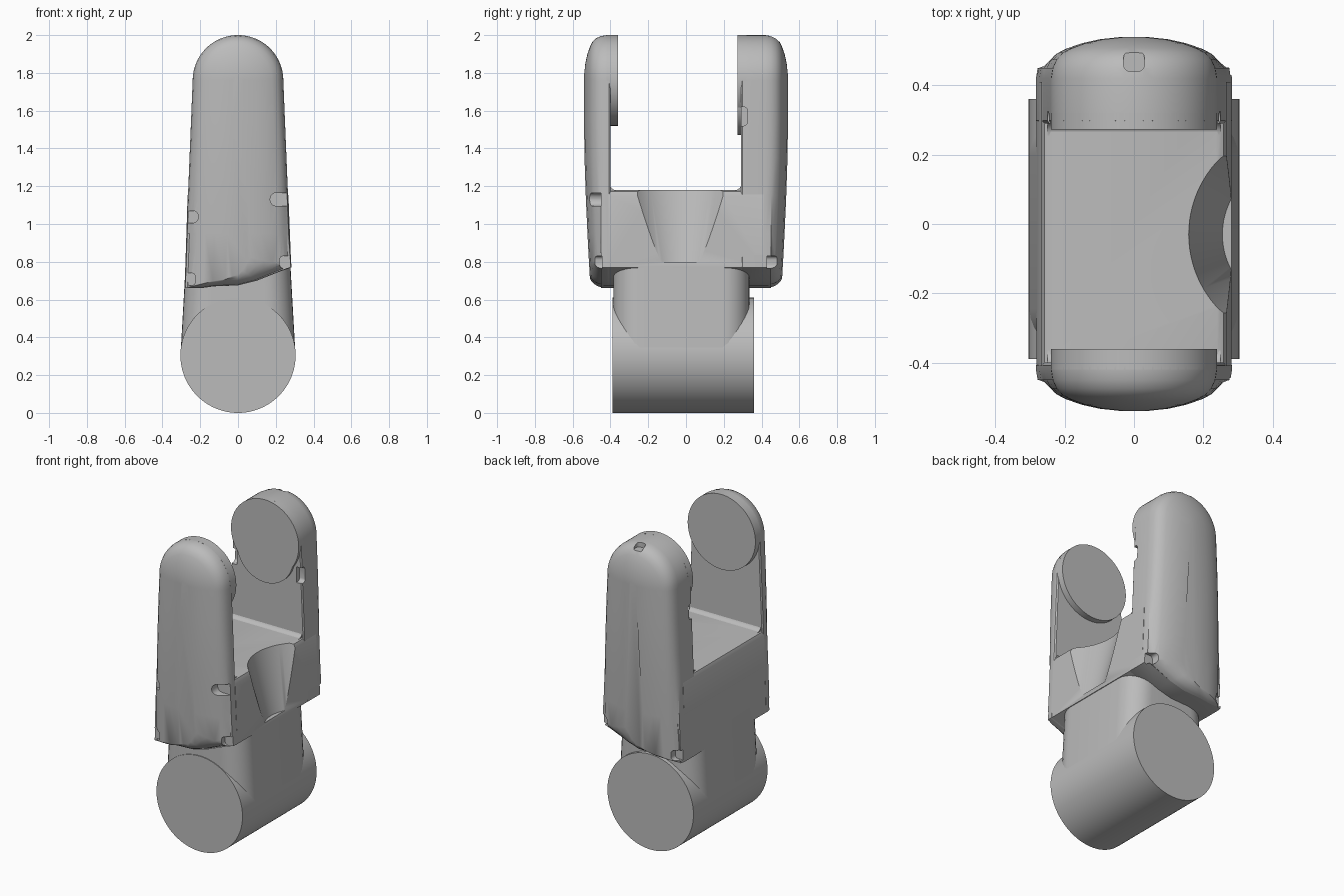
import bpy, bmesh, math
from mathutils import Matrix

if "Cube" in bpy.data.objects:
    bpy.data.objects.remove(bpy.data.objects["Cube"])

grey = bpy.data.materials.new("casting_grey")
grey.use_nodes = True
grey.diffuse_color = (0.5, 0.5, 0.5, 1)
grey.node_tree.nodes["Principled BSDF"].inputs["Base Color"].default_value = (0.5, 0.5, 0.5, 1)


def finish(name, bm):
    bmesh.ops.recalc_face_normals(bm, faces=bm.faces)
    mesh = bpy.data.meshes.new(name)
    bm.to_mesh(mesh)
    bm.free()
    mesh.materials.append(grey)
    ob = bpy.data.objects.new(name, mesh)
    bpy.context.collection.objects.link(ob)
    return ob


def loft(name, loops):
    """Skin a list of equal-length point loops and cap both ends."""
    bm = bmesh.new()
    rings = [[bm.verts.new(p) for p in loop] for loop in loops]
    for a, b in zip(rings, rings[1:]):
        for i in range(len(a)):
            j = (i + 1) % len(a)
            bm.faces.new((a[i], a[j], b[j], b[i]))
    bm.faces.new(rings[0])
    bm.faces.new(rings[-1])
    return finish(name, bm)


def disc(name, r, z, y0, y1, sides=96):
    """Cylinder lying along y."""
    bm = bmesh.new()
    mat = Matrix.Translation((0, (y0 + y1) / 2, z)) @ Matrix.Rotation(math.pi / 2, 4, 'X')
    bmesh.ops.create_cone(bm, cap_ends=True, segments=sides, radius1=r, radius2=r,
                          depth=y1 - y0, matrix=mat)
    return finish(name, bm)


def slot(x0, x1, y0, y1, z0, z1, axis='y', r=0.02):
    """Rounded box cutter whose edges along one axis are bevelled."""
    bm = bmesh.new()
    mat = Matrix.Translation(((x0 + x1) / 2, (y0 + y1) / 2, (z0 + z1) / 2))
    mat = mat @ Matrix.Diagonal((x1 - x0, y1 - y0, z1 - z0, 1))
    bmesh.ops.create_cube(bm, size=1, matrix=mat)
    k = 'xyz'.index(axis)
    edges = [e for e in bm.edges if abs(e.verts[0].co[k] - e.verts[1].co[k]) > 1e-4]
    bmesh.ops.bevel(bm, geom=edges, offset=r, segments=4, profile=0.5, affect='EDGES')
    return finish("cutter", bm)


def cut(ob, cutters):
    for c in cutters:
        mod = ob.modifiers.new("cut", 'BOOLEAN')
        mod.operation, mod.solver, mod.object = 'DIFFERENCE', 'EXACT', c
        bpy.context.view_layer.objects.active = ob
        bpy.ops.object.modifier_apply(modifier=mod.name)
        bpy.data.objects.remove(c)


def half_width(z):
    return 0.285 - 0.041 * (z - 0.66)


BOTTOM = [(-1, 0.66), (-0.7, 0.66), (-0.45, 0.67), (0, 0.675), (0.35, 0.70), (0.75, 0.745), (1, 0.77)]


def arm_outline(d):
    """Tapered finger with a round top, inset by d; returns x, z pairs."""
    pts = [(u * (0.283 - d), z + 0.25 * d) for u, z in BOTTOM]
    sides = [0.95, 1.15, 1.35, 1.55]
    pts += [(half_width(z) - d, z) for z in sides]
    pts += [((0.24 - d) * math.cos(t), 1.76 + (0.24 - d) * math.sin(t))
            for t in (math.pi * i / 28 for i in range(29))]
    pts += [(d - half_width(z), z) for z in reversed(sides)]
    return pts


# Fork arms: crowned outer face, softened rim
LAYERS = [(0.42, 0), (0.45, 0.005), (0.475, 0.016), (0.495, 0.035), (0.508, 0.06),
          (0.522, 0.1), (0.533, 0.15), (0.54, 0.215)]


def arm(name, side, inner):
    loops = []
    for y, d in [(inner, 0.006), (inner + 0.008, 0)] + LAYERS:
        loop = []
        for x, z in arm_outline(d):
            sink = 0.035 * (max(0, 1.5 - z) / 0.85) ** 1.5 if y > 0.46 else 0
            loop.append((x, side * (y - sink), z))
        loops.append(loop)
    return loft(name, loops)


front_arm = arm("front_arm", -1, 0.40)
back_arm = arm("back_arm", 1, 0.29)

# Pry slots in the covers
cut(front_arm, [slot(0.17, 0.34, -0.6, -0.45, 1.095, 1.165, 'y', 0.033),
                slot(-0.34, -0.21, -0.6, -0.45, 1.005, 1.07, 'y', 0.031),
                slot(0.22, 0.34, -0.6, -0.445, 0.765, 0.83),
                slot(-0.34, -0.225, -0.6, -0.445, 0.675, 0.74)])
cut(back_arm, [slot(0.22, 0.34, 0.43, 0.6, 0.765, 0.83),
               slot(-0.34, -0.225, 0.43, 0.6, 0.675, 0.74),
               slot(-0.03, 0.03, 0.44, 0.5, 1.965, 2.1, 'z'),
               slot(0.21, 0.34, 0.2, 0.325, 1.52, 1.62, 'x'),
               slot(-0.34, -0.21, 0.2, 0.325, 1.52, 1.62, 'x')])

# Joint faces at the arm tips
front_pad = disc("front_joint_pad", 0.24, 1.76, -0.36, -0.42)
back_pad = disc("back_joint_pad", 0.24, 1.76, 0.272, 0.32)
back_lip = disc("back_joint_lip", 0.2, 1.67, 0.273, 0.32)

# Bridge between the arms, with softened top edges
section = [(u * 0.282, z) for u, z in BOTTOM]
section += [(0.267, 1.15), (0.258, 1.172), (0.24, 1.18), (-0.24, 1.18), (-0.258, 1.172), (-0.267, 1.15)]
bridge = loft("bridge", [[(x, y, z) for x, z in section] for y in (-0.41, 0.41)])

# Fillets where the bridge meets the arms
for name, y, s in (("front_fillet", -0.405, 1), ("back_fillet", 0.295, -1)):
    R = 0.04
    arc = [(y, 1.17)] + [(y + s * (R - R * math.cos(a)), 1.178 + R - R * math.sin(a))
                         for a in (math.pi / 2 * i / 6 for i in range(7))]
    loft(name, [[(x, p, q) for p, q in arc] for x in (-0.25, 0.25)])

# Conical scoop in the left side of the bridge
bm = bmesh.new()
bmesh.ops.create_cone(bm, cap_ends=True, segments=96, radius1=0.215, radius2=0.33, depth=0.45,
                      matrix=Matrix.Translation((0.47, -0.03, 1.025)))
cut(bridge, [finish("cutter", bm)])

# Neck with rounded corners
def neck_loop(hx, z, r=0.14, hy=0.36):
    pts = []
    for q, (sx, sy) in enumerate(((1, 1), (-1, 1), (-1, -1), (1, -1))):
        for i in range(9):
            a = math.pi / 2 * (q + i / 8)
            pts.append((sx * (hx - r) + r * math.cos(a), sy * (hy - r) + r * math.sin(a) - 0.025, z))
    return pts


neck = loft("neck", [neck_loop(0.303, 0.33), neck_loop(0.277, 0.79)])

# Horizontal base joint
base = disc("base_joint", 0.305, 0.305, -0.39, 0.36)

# Smooth shading with sharp creases
bpy.ops.object.select_all(action='DESELECT')
for ob in bpy.context.collection.objects:
    if ob.type == 'MESH' and grey.name in ob.data.materials:
        ob.select_set(True)
        bpy.context.view_layer.objects.active = ob
bpy.ops.object.shade_smooth_by_angle(angle=math.radians(32))
